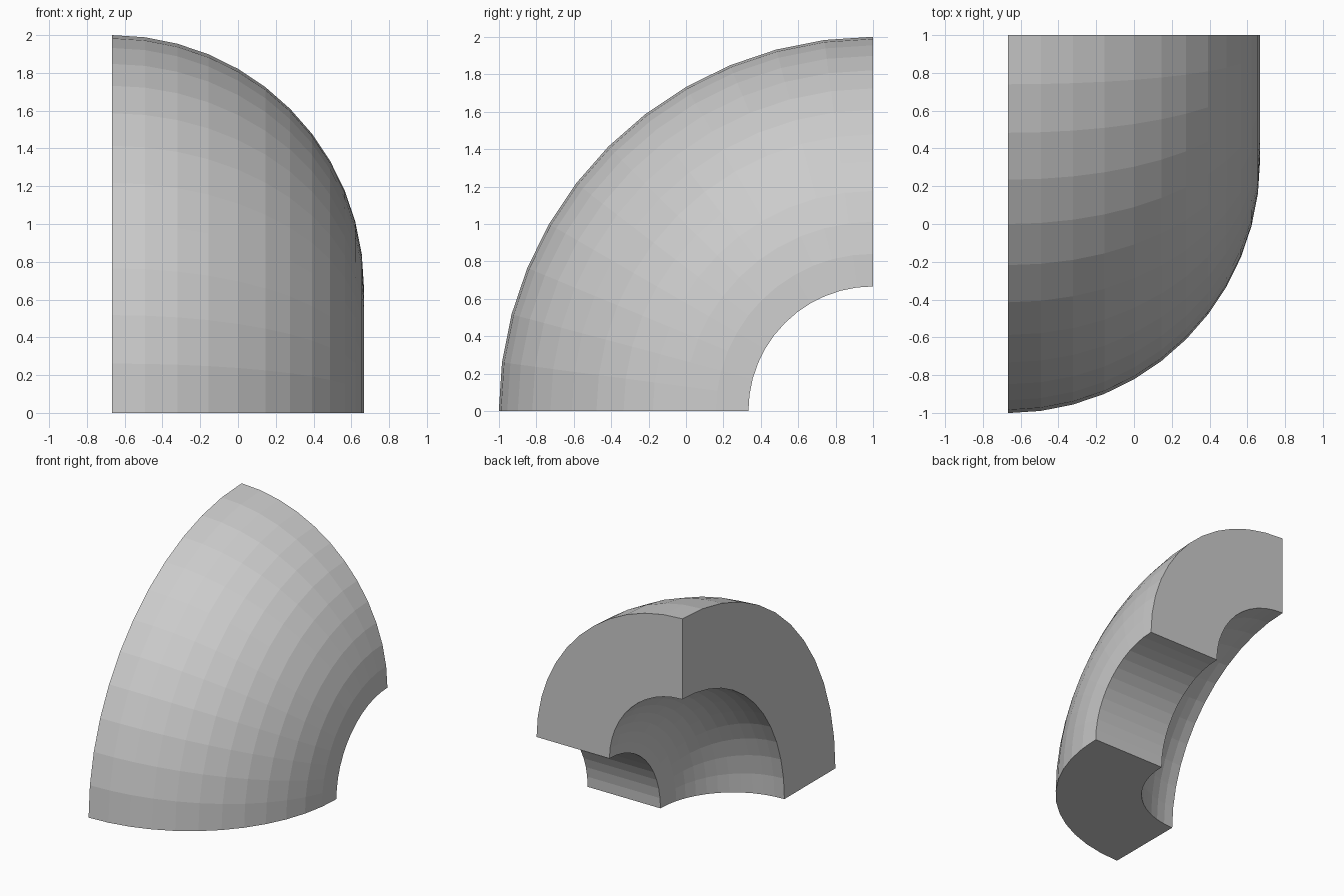
import bpy, bmesh
from math import sin, cos, pi

if "Cube" in bpy.data.objects:
    bpy.data.objects.remove(bpy.data.objects["Cube"])

STEPS = 12          # facets per quarter turn
U = 2 / 3           # base unit: inner radius; the outer radius is twice this


def arc(radius):
    """Quarter arc in the y = 1 plane, from the top down to the side."""
    return [(-U + radius * sin(i * pi / 2 / STEPS), 1.0,
             U + radius * cos(i * pi / 2 / STEPS)) for i in range(STEPS + 1)]


# Quarter-ring cross-section
bm = bmesh.new()
verts = [bm.verts.new(p) for p in arc(2 * U) + arc(U)[::-1]]
edges = [bm.edges.new((verts[i - 1], verts[i])) for i in range(len(verts))]

# Sweep it a quarter turn about the x axis line at y = 1, z = 0
bmesh.ops.spin(bm, geom=verts + edges, cent=(0, 1, 0), axis=(1, 0, 0),
               angle=pi / 2, steps=STEPS, use_duplicate=False)

# Close both flat ends
bmesh.ops.remove_doubles(bm, verts=bm.verts[:], dist=1e-5)
bmesh.ops.holes_fill(bm, edges=[e for e in bm.edges if e.is_boundary], sides=0)
bmesh.ops.recalc_face_normals(bm, faces=bm.faces[:])

mesh = bpy.data.meshes.new("curved_corner")
bm.to_mesh(mesh)
bm.free()
bpy.context.collection.objects.link(bpy.data.objects.new("curved_corner", mesh))
